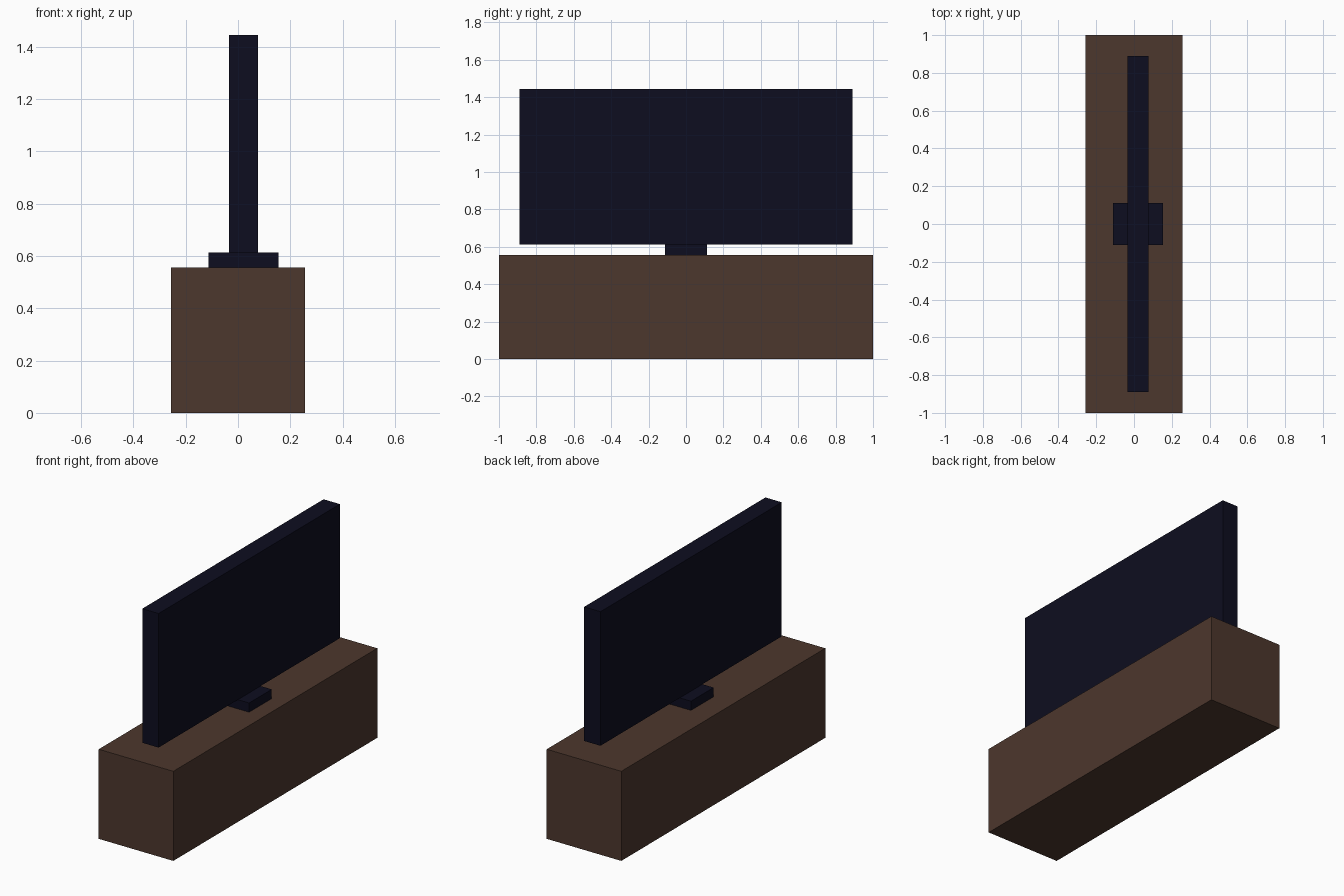
import bpy
import bmesh
from mathutils import Vector

cube = bpy.data.objects.get("Cube")
if cube:
    bpy.data.objects.remove(cube, do_unlink=True)


def make_material(name, rgb):
    mat = bpy.data.materials.new(name)
    mat.use_nodes = True
    color = (*rgb, 1.0)
    mat.diffuse_color = color
    bsdf = next(n for n in mat.node_tree.nodes if n.type == 'BSDF_PRINCIPLED')
    bsdf.inputs["Base Color"].default_value = color
    return mat


def add_box(name, low, high, mat):
    """Flat-faced box between two opposite corners."""
    low, high = Vector(low), Vector(high)
    bm = bmesh.new()
    bmesh.ops.create_cube(bm, size=1)
    bmesh.ops.scale(bm, vec=high - low, verts=bm.verts)
    mesh = bpy.data.meshes.new(name)
    bm.to_mesh(mesh)
    bm.free()
    mesh.materials.append(mat)
    obj = bpy.data.objects.new(name, mesh)
    obj.location = (low + high) / 2
    bpy.context.collection.objects.link(obj)
    return obj


brown = make_material("dark_brown_wood", (0.073, 0.038, 0.026))
navy = make_material("near_black_navy", (0.004, 0.004, 0.014))

cabinet_top = 0.556
stand_top = 0.613

# Long low cabinet
add_box("cabinet", (-0.256, -1, 0), (0.256, 1, cabinet_top), brown)
# Small foot under the screen
add_box("screen_stand", (-0.112, -0.111, cabinet_top), (0.154, 0.111, stand_top), navy)
# Flat television panel
add_box("television_panel", (-0.035, -0.889, stand_top), (0.077, 0.889, 1.445), navy)
